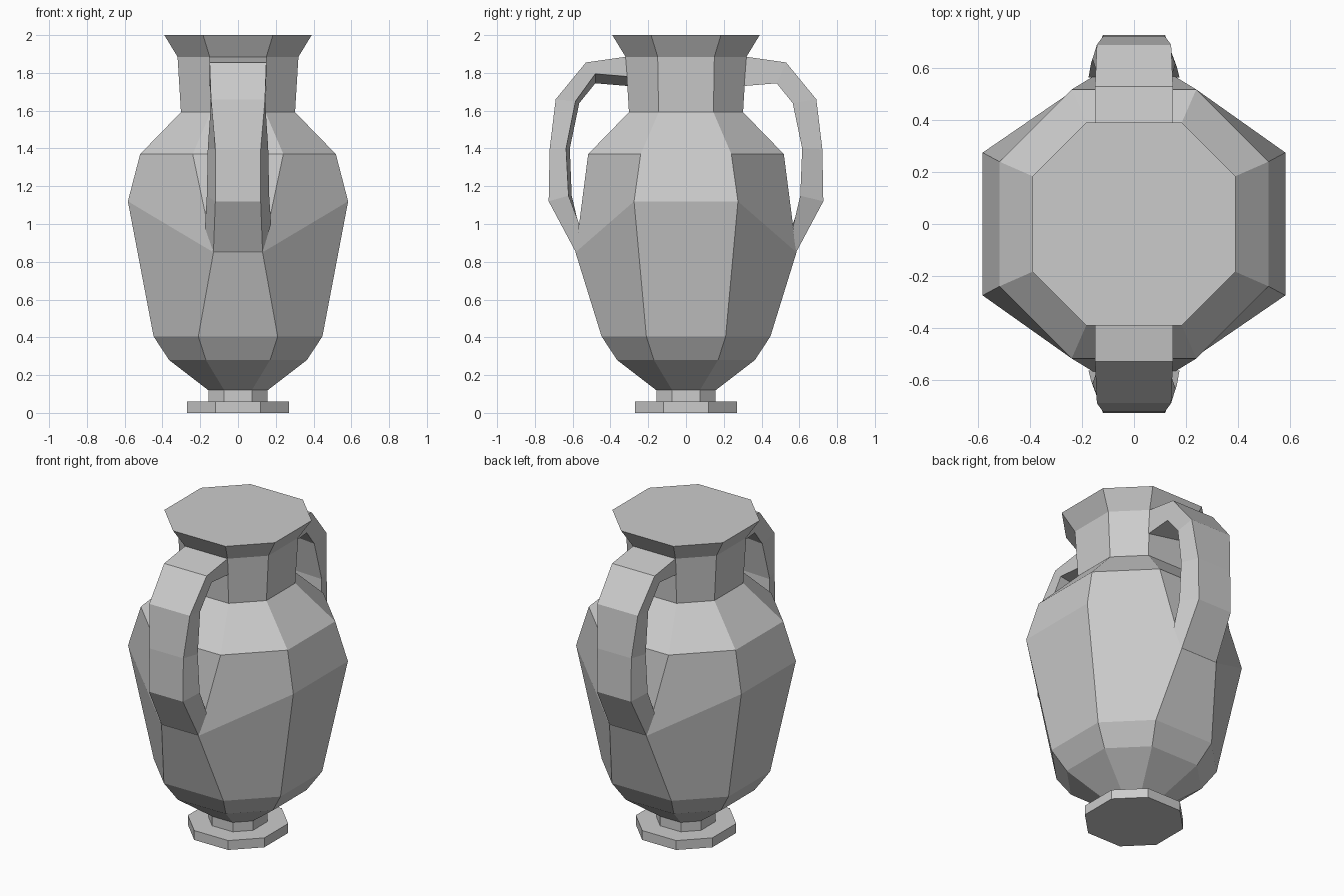
import bpy, bmesh, math
from mathutils import Matrix

if "Cube" in bpy.data.objects:
    bpy.data.objects.remove(bpy.data.objects["Cube"])


def make_object(name, rings, spin=0.0):
    """Skin a sequence of closed cross-sections and cap both ends."""
    bm = bmesh.new()
    loops = [[bm.verts.new(p) for p in ring] for ring in rings]
    for a, b in zip(loops, loops[1:]):
        n = len(a)
        for i in range(n):
            j = (i + 1) % n
            bm.faces.new((a[i], a[j], b[j], b[i]))
    bm.faces.new(loops[0][::-1])
    bm.faces.new(loops[-1])
    bmesh.ops.transform(bm, matrix=Matrix.Rotation(spin, 4, 'Z'), verts=bm.verts)
    bmesh.ops.recalc_face_normals(bm, faces=bm.faces)
    mesh = bpy.data.meshes.new(name)
    bm.to_mesh(mesh)
    bm.free()
    obj = bpy.data.objects.new(name, mesh)
    bpy.context.collection.objects.link(obj)
    return obj


def octagon(side, half, z, front=None):
    """Octagon with flats on the axes; front = (half width, depth, z) override."""
    fx, fy, fz = front or (half, side, z)
    return [(side, -half, z), (side, half, z), (fx, fy, fz), (-fx, fy, fz),
            (-side, half, z), (-side, -half, z), (-fx, -fy, fz), (fx, -fy, fz)]


# Foot with a narrow stem
make_object("foot", [octagon(.27, .12, 0), octagon(.27, .12, .06),
                     octagon(.157, .073, .06), octagon(.157, .073, .12)])

# Body, neck and flared lip; belly ring dips where the handles join
make_object("body", [
    octagon(.157, .073, .12),
    octagon(.365, .17, .28),
    octagon(.447, .21, .405),
    octagon(.583, .275, 1.12, (.13, .585, .85)),
    octagon(.518, .24, 1.37),
    octagon(.302, .145, 1.592),
    octagon(.32, .15, 1.885),
    octagon(.39, .185, 2.0)])

# Handle sections: outer (half width, depth, z), inner half width,
# then inner (depth, z) on the left and right edges
sections = [
    ((.15, .32, 1.885), .15, (.30, 1.73), (.30, 1.78)),
    ((.15, .53, 1.855), .15, (.48, 1.745), (.48, 1.795)),
    ((.143, .69, 1.66), .143, (.565, 1.64), (.585, 1.65)),
    ((.12, .722, 1.395), .16, (.615, 1.40), (.635, 1.40)),
    ((.12, .727, 1.12), .165, (.605, 1.15), (.622, 1.15)),
    ((.13, .583, .85), .175, (.565, .98), (.565, 1.0))]
rings = [[(-w, -d, z), (w, -d, z), (wi, -r[0], r[1]), (-wi, -l[0], l[1])]
         for (w, d, z), wi, l, r in sections]
for name, spin in (("front_handle", 0), ("back_handle", math.pi)):
    make_object(name, rings, spin)
